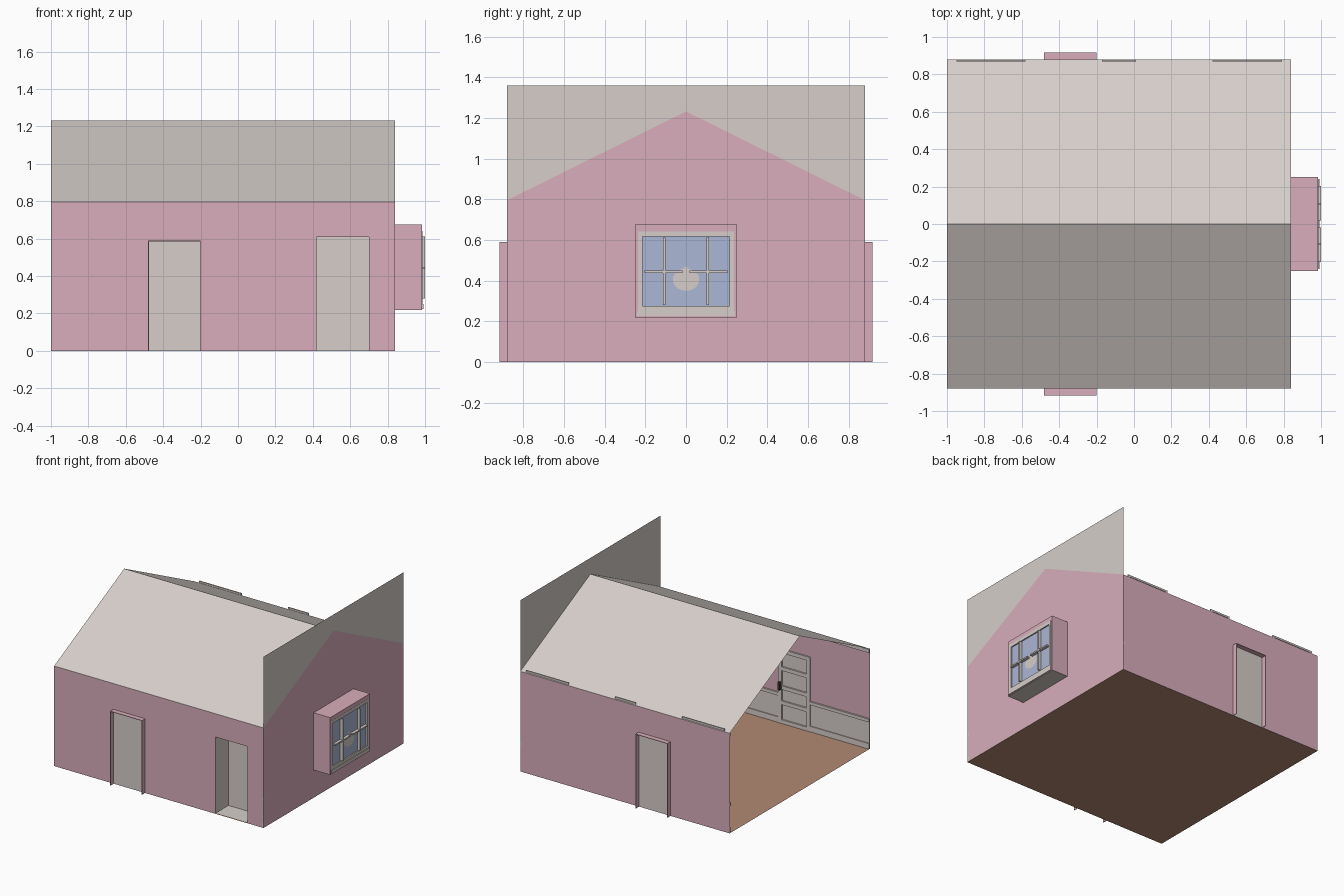
import bpy, bmesh, math
from mathutils import Vector

if "Cube" in bpy.data.objects:
    bpy.data.objects.remove(bpy.data.objects["Cube"])


def material(name, r, g, b):
    m = bpy.data.materials.new(name)
    lin = [((c / 255 + 0.055) / 1.055) ** 2.4 for c in (r, g, b)]
    m.diffuse_color = (*lin, 1)
    m.use_nodes = True
    m.node_tree.nodes["Principled BSDF"].inputs["Base Color"].default_value = m.diffuse_color
    return m


PINK = material("wall_pink", 216, 174, 187)
GREY = material("warm_grey", 214, 206, 201)
WOOD = material("floor_wood", 178, 137, 113)
GLASS = material("window_blue", 172, 183, 214)
DARK = material("dark_metal", 60, 56, 54)

X0, X1, Y, EAVE, RIDGE, TOP = -1.0, 0.84, 0.88, 0.795, 1.232, 1.36


def finish(name, bm, mat):
    me = bpy.data.meshes.new(name)
    bm.to_mesh(me)
    bm.free()
    me.materials.append(mat)
    ob = bpy.data.objects.new(name, me)
    bpy.context.collection.objects.link(ob)
    return ob


def sheet(name, polys, mat, facing):
    """Flat polygons whose normals point towards 'facing'."""
    bm = bmesh.new()
    for p in polys:
        f = bm.faces.new([bm.verts.new(c) for c in p])
        f.normal_update()
        if f.normal.dot(Vector(facing)) < 0:
            f.normal_flip()
    bmesh.ops.remove_doubles(bm, verts=bm.verts, dist=1e-5)
    return finish(name, bm, mat)


def boxes(name, spans, mat):
    """Boxes given as (x0, x1, y0, y1, z0, z1)."""
    bm = bmesh.new()
    for a, b, c, d, e, f in spans:
        vs = bmesh.ops.create_cube(bm, size=1)["verts"]
        for v in vs:
            v.co = ((a + b) / 2 + v.co.x * (b - a), (c + d) / 2 + v.co.y * (d - c),
                    (e + f) / 2 + v.co.z * (f - e))
    return finish(name, bm, mat)


def rect_y(a, b, c, d, y):
    return [(a, y, c), (b, y, c), (b, y, d), (a, y, d)]


def rect_z(a, b, c, d, z):
    return [(a, c, z), (b, c, z), (b, d, z), (a, d, z)]


def rect_x(a, b, c, d, x):
    return [(x, a, c), (x, b, c), (x, b, d), (x, a, d)]


# Floor and roof
sheet("floor", [rect_z(X0, X1, -Y, Y, 0)], WOOD, (0, 0, 1))
sheet("roof", [[(X0, s * Y, EAVE), (X1, s * Y, EAVE), (X1, 0, RIDGE), (X0, 0, RIDGE)]
               for s in (-1, 1)], GREY, (0, 0, 1))

# Long walls with door openings
DX0, DX1, DZ = -0.48, -0.20, 0.59
AX0, AX1, AZ, AD = 0.42, 0.70, 0.61, 0.16
sheet("front_wall", [rect_y(X0, DX0, 0, EAVE, -Y), rect_y(DX0, DX1, DZ, EAVE, -Y),
                     rect_y(DX1, AX0, 0, EAVE, -Y), rect_y(AX0, AX1, AZ, EAVE, -Y),
                     rect_y(AX1, X1, 0, EAVE, -Y)], PINK, (0, -1, 0))
sheet("back_wall", [rect_y(X0, DX0, 0, EAVE, Y), rect_y(DX0, DX1, DZ, EAVE, Y),
                    rect_y(DX1, X1, 0, EAVE, Y)], PINK, (0, 1, 0))

# Gable wall around the bay opening, with the grey part above the roof line
W, B0, B1 = 0.25, 0.22, 0.675
slope = (RIDGE - EAVE) / Y
sheet("gable_wall", [
    [(X1, -Y, 0), (X1, -W, 0), (X1, -W, RIDGE - slope * W), (X1, -Y, EAVE)],
    [(X1, Y, 0), (X1, W, 0), (X1, W, RIDGE - slope * W), (X1, Y, EAVE)],
    rect_x(-W, W, 0, B0, X1),
    [(X1, -W, B1), (X1, W, B1), (X1, W, RIDGE - slope * W), (X1, 0, RIDGE),
     (X1, -W, RIDGE - slope * W)]], PINK, (1, 0, 0))
sheet("gable_backing", [[(X1, 0, RIDGE), (X1, s * Y, EAVE), (X1, s * Y, TOP), (X1, 0, TOP)]
                        for s in (-1, 1)], GREY, (1, 0, 0))

# Doors with projecting hoods, on front and back
for s, side in ((-1, "front"), (1, "back")):
    y0, y1 = s * Y, s * 0.918
    sheet(side + "_door", [rect_y(DX0, DX1, 0, DZ, y0)], GREY, (0, s, 0))
    lo, hi = min(y0, y1), max(y0, y1)
    boxes(side + "_door_surround",
          [(DX0, DX0 + .004, lo, hi, 0, DZ), (DX1 - .004, DX1, lo, hi, 0, DZ),
           (DX0, DX1, lo, hi, DZ - .004, DZ)], PINK)
    # raised rails on the room side and a handle
    a, b = sorted((y0, y0 - s * 0.012))
    boxes(side + "_door_rails",
          [(DX0, DX1, a, b, z, z + .03) for z in (0.0, 0.15, 0.27, 0.42, 0.56)] +
          [(x, x + .03, a, b, 0, DZ) for x in (DX0, DX1 - .03)], GREY)
    a, b = sorted((y0 - s * 0.012, y0 - s * 0.035))
    boxes(side + "_door_handle", [(DX1 - .03, DX1 - .012, a, b, 0.27, 0.33)], DARK)

# Recessed entry alcove
ya = -Y + AD
sheet("alcove_back", [rect_y(AX0, AX1, 0, AZ, ya)], GREY, (0, -1, 0))
sheet("alcove_sides", [rect_x(-Y, ya, 0, AZ, AX0), rect_x(-Y, ya, 0, AZ, AX1)], GREY, (1, 0, 0))
sheet("alcove_floor_and_ceiling", [rect_z(AX0, AX1, -Y, ya, 0.006),
                                   rect_z(AX0, AX1, -Y, ya, AZ)], GREY, (0, 0, 1))

# Wainscot, skirting, chair rail and cornice inside the long walls
for s, side, gaps in ((-1, "front", ((X0, DX0), (DX1, AX0), (AX1, X1))),
                      (1, "back", ((X0, DX0), (DX1, X1)))):
    def layer(x0, x1, t, z0, z1):
        a, b = sorted((s * (Y - .001), s * (Y - t)))
        return (x0, x1, a, b, z0, z1)
    trim = []
    for x0, x1 in gaps:
        trim += [layer(x0, x1, .005, .001, .22), layer(x0, x1, .012, .001, .045),
                 layer(x0, x1, .014, .215, .24)]
    boxes(side + "_wainscot", trim, GREY)
    boxes(side + "_cornice", [layer(X0, X1, .012, EAVE - .03, EAVE - .002)], GREY)
xi = X1 - .001
boxes("gable_wainscot", [(xi - .004, xi, -Y, Y, .001, .215), (xi - .011, xi, -Y, Y, .001, .045),
                         (xi - .013, xi, -Y, -W, .215, .24), (xi - .013, xi, W, Y, .215, .24)], GREY)

# Tall wall panels in outline on the back wall
panel = []
for x0, x1 in ((-0.95, -0.58), (-0.17, 0.01), (0.42, 0.79)):
    ya0, ya1 = Y - .012, Y - .002
    panel += [(x0, x0 + .015, ya0, ya1, .26, .81), (x1 - .015, x1, ya0, ya1, .26, .81),
              (x0, x1, ya0, ya1, .26, .275), (x0, x1, ya0, ya1, .80, .815)]
boxes("back_panel_mouldings", panel, GREY)

# Bay window box
XB = 0.985
sheet("bay_sides", [rect_y(X1, XB, B0, B1, -W)], PINK, (0, -1, 0))
sheet("bay_side_back", [rect_y(X1, XB, B0, B1, W)], PINK, (0, 1, 0))
sheet("bay_top", [rect_z(X1, XB, -W, W, B1)], PINK, (0, 0, 1))
sheet("bay_bottom", [rect_z(X1, XB, -W, W, B0)], GREY, (0, 0, -1))


def ring(name, x0, x1, outer, inner, mat):
    (w, a, b), (v, c, d) = outer, inner
    boxes(name, [(x0, x1, -w, -v, a, b), (x0, x1, v, w, a, b),
                 (x0, x1, -v, v, a, c), (x0, x1, -v, v, d, b)], mat)


ring("bay_rim", 0.975, XB, (W, B0, B1), (.235, .237, .642), PINK)
ring("window_frame", 0.97, XB + .001, (.235, .237, .642), (.215, .275, .617), GREY)
boxes("window_sill", [(XB, XB + .006, -.24, .24, .225, .252)], GREY)
sheet("window_glass", [rect_x(-.215, .215, .275, .617, 0.976)], GLASS, (1, 0, 0))

# A glazing cross on each casement
bars = []
for s in (-1, 1):
    a, b = sorted((s * .018, s * .203))
    bars += [(.977, 1.0, a, b, .438, .449), (.977, 1.0, s * .107 - .005, s * .107 + .005, .28, .612)]
boxes("glazing_bars", bars, GREY)

# Rounded ornament in the middle of the window
outline = [(.977, .065 * math.cos(t), .405 + .055 * math.sin(t))
           for t in [i * math.pi / 12 for i in range(24)]]
outline[6] = (.977, 0, .47)
sheet("window_ornament", [outline], GREY, (1, 0, 0))
